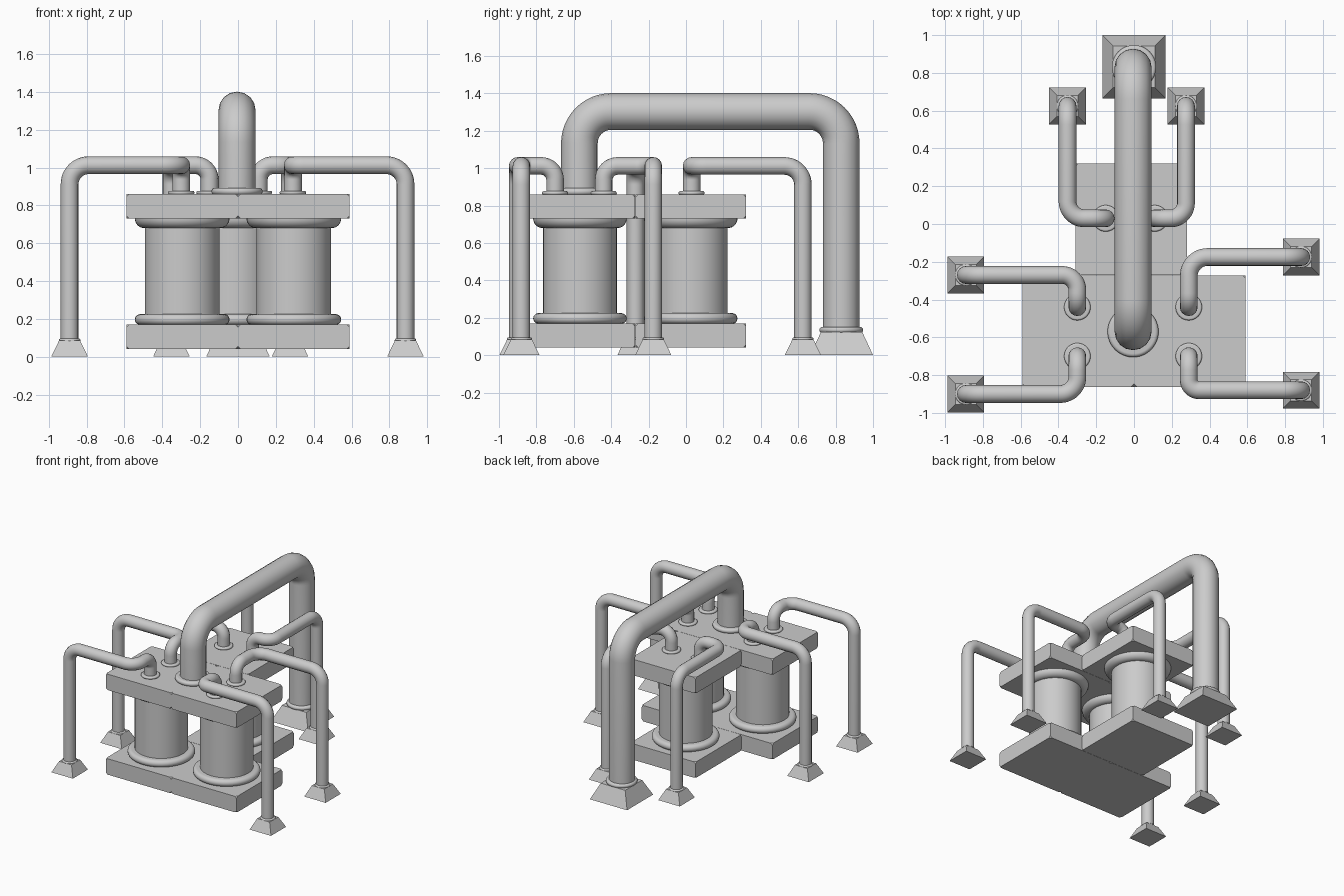
import bpy, bmesh, math
from mathutils import Vector

if "Cube" in bpy.data.objects:
    bpy.data.objects.remove(bpy.data.objects["Cube"])


def finish(name, bm, smooth=True):
    bmesh.ops.recalc_face_normals(bm, faces=bm.faces)
    me = bpy.data.meshes.new(name)
    bm.to_mesh(me)
    bm.free()
    ob = bpy.data.objects.new(name, me)
    bpy.context.collection.objects.link(ob)
    if smooth:
        shade(ob)
    return ob


def shade(ob):
    bpy.ops.object.select_all(action='DESELECT')
    ob.select_set(True)
    bpy.context.view_layer.objects.active = ob
    bpy.ops.object.shade_smooth_by_angle(angle=math.radians(35))


def slab(name, x, y, z0, z1, half=0.295):
    bm = bmesh.new()
    bmesh.ops.create_cube(bm, size=1)
    for v in bm.verts:
        v.co = Vector((x + v.co.x * 2 * half, y + v.co.y * 2 * half,
                       (z0 + z1) / 2 + v.co.z * (z1 - z0)))
    # clipped corners
    bmesh.ops.bevel(bm, geom=bm.verts[:], offset=0.015, segments=1,
                    affect='VERTICES', profile=0.5)
    return finish(name, bm, False)


def lathe(name, x, y, profile, n=48):
    # closed solid of revolution from (radius, z) points
    bm = bmesh.new()
    rings = [[bm.verts.new((x + r * math.cos(2 * math.pi * i / n),
                            y + r * math.sin(2 * math.pi * i / n), z))
              for i in range(n)] for r, z in profile]
    for a, b in zip(rings, rings[1:]):
        for i in range(n):
            j = (i + 1) % n
            bm.faces.new((a[i], a[j], b[j], b[i]))
    bm.faces.new(rings[0][::-1])
    bm.faces.new(rings[-1])
    return finish(name, bm)


def collar(name, x, y, z, r, t):
    # rounded ring: outer radius r, thickness t, sitting on height z
    pts = [(r - t / 2 + t / 2 * math.cos(a), z + t / 2 + t / 2 * math.sin(a))
           for a in [math.pi * (k / 10 - 0.5) for k in range(11)]]
    return lathe(name, x, y, pts)


def foot(name, x, y, half, top, h):
    bm = bmesh.new()
    bmesh.ops.create_cube(bm, size=2)
    for v in bm.verts:
        s = top if v.co.z > 0 else half
        v.co = Vector((x + v.co.x * s, y + v.co.y * s, h if v.co.z > 0 else 0))
    return finish(name, bm, False)


def pipe(name, corners, radii, r):
    # polyline with rounded corners, swept by a circle
    c = [Vector(p) for p in corners]
    pts = [c[0]]
    for i, br in enumerate(radii, 1):
        u, w = (c[i - 1] - c[i]).normalized(), (c[i + 1] - c[i]).normalized()
        centre = c[i] + (u + w) * br
        for k in range(13):
            a = math.pi / 2 * k / 12
            pts.append(centre - w * br * math.cos(a) - u * br * math.sin(a))
    pts.append(c[-1])
    cu = bpy.data.curves.new(name, 'CURVE')
    cu.dimensions = '3D'
    cu.bevel_depth = r
    cu.bevel_resolution = 6
    cu.use_fill_caps = True
    sp = cu.splines.new('POLY')
    sp.points.add(len(pts) - 1)
    for p, q in zip(sp.points, pts):
        p.co = (*q, 1)
    ob = bpy.data.objects.new(name, cu)
    bpy.context.collection.objects.link(ob)
    bpy.ops.object.select_all(action='DESELECT')
    ob.select_set(True)
    bpy.context.view_layer.objects.active = ob
    bpy.ops.object.convert(target='MESH')
    shade(bpy.context.view_layer.objects.active)


# three tank units: slabs, column and its rounded flanges
upper = [(0.2 + 0.05 * math.cos(a), 0.73 - 0.05 * math.sin(a))
         for a in [math.pi / 2 * (1 - k / 8) for k in range(9)]]
for tag, x, y in (("left", -0.295, -0.567), ("right", 0.295, -0.567),
                  ("back", -0.015, 0.025)):
    slab(tag + "_base_slab", x, y, 0.04, 0.17)
    slab(tag + "_top_slab", x, y, 0.73, 0.86)
    lathe(tag + "_column", x, y, [(0.197, 0.165), (0.197, 0.735)])
    collar(tag + "_lower_flange", x, y, 0.168, 0.25, 0.057)
    lathe(tag + "_upper_flange", x, y, upper)

# main pipe
yf, yb = -0.57, 0.83
pipe("main_pipe", [(-0.005, yf, 0.85), (-0.005, yf, 1.303), (-0.005, yb, 1.303),
                   (-0.005, yb, 0.1)], [0.17, 0.17], 0.098)
collar("main_pipe_collar", -0.005, yf, 0.855, 0.135, 0.038)
collar("main_foot_collar", 0, yb, 0.118, 0.117, 0.034)
foot("main_foot", 0, yb + 0.002, 0.168, 0.11, 0.125)

# small pipes: outlet, foot position, first run axis, second bend radius
zc, r = 1.012, 0.047
for tag, (sx, sy), (fx, fy), axis, bend in (
        ("front_left", (-0.30, -0.70), (-0.89, -0.90), 'y', 0.09),
        ("mid_left", (-0.30, -0.44), (-0.89, -0.27), 'y', 0.08),
        ("mid_right", (0.29, -0.44), (0.885, -0.175), 'y', 0.1),
        ("front_right", (0.29, -0.70), (0.885, -0.88), 'y', 0.055),
        ("back_left", (-0.15, 0.03), (-0.352, 0.625), 'x', 0.09),
        ("back_right", (0.11, 0.03), (0.275, 0.625), 'x', 0.08)):
    mid = (sx, fy, zc) if axis == 'y' else (fx, sy, zc)
    pipe(tag + "_pipe", [(sx, sy, 0.85), (sx, sy, zc), mid, (fx, fy, zc),
                         (fx, fy, 0.06)], [0.075, bend, 0.1], r)
    collar(tag + "_outlet_collar", sx, sy, 0.857, 0.07, 0.02)
    collar(tag + "_foot_collar", fx, fy, 0.078, 0.057, 0.018)
    foot(tag + "_foot", fx, fy, 0.097, 0.056, 0.085)
